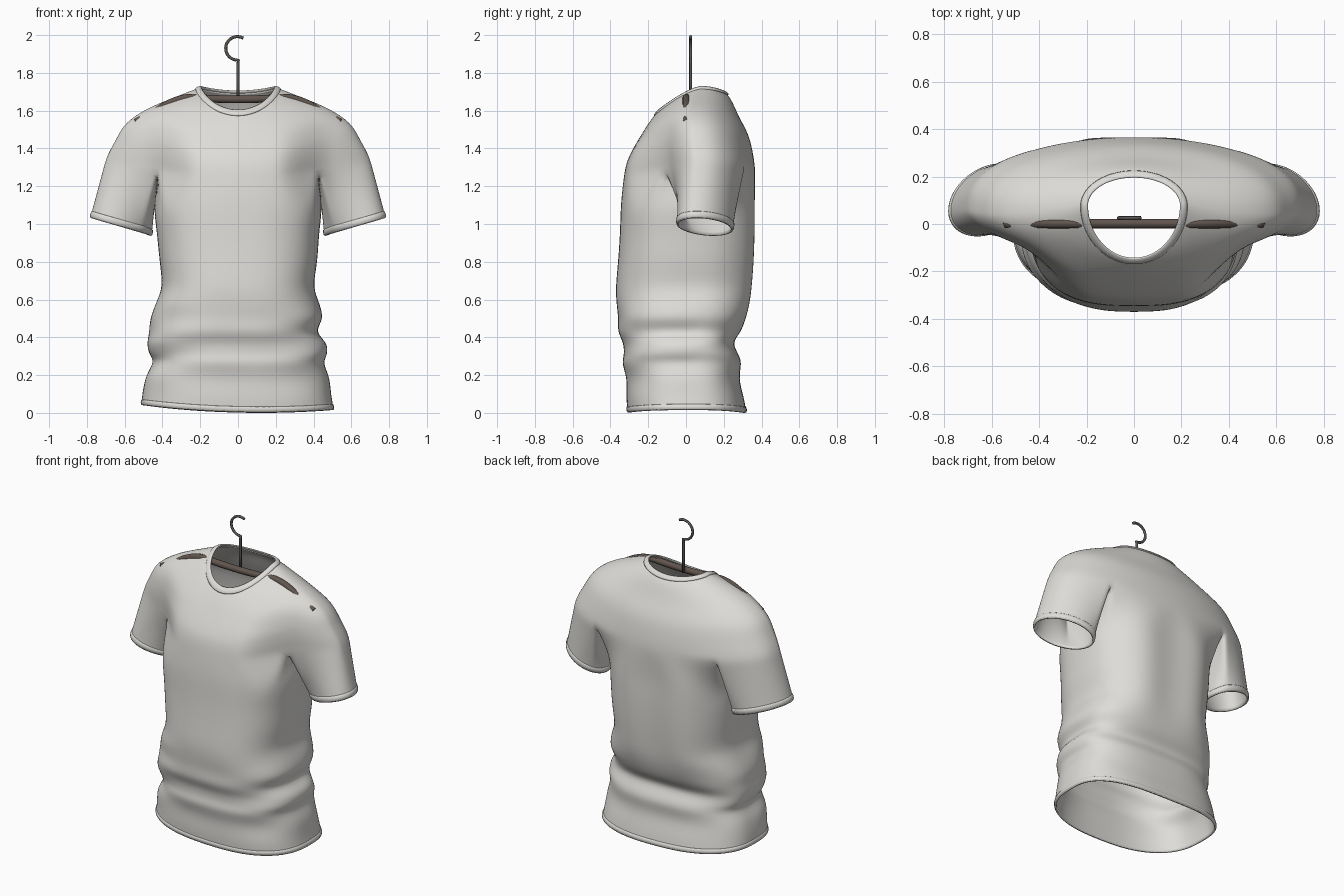
import bpy
import bmesh
from math import sin, cos, pi, radians
from mathutils import Vector
from mathutils.bvhtree import BVHTree

if "Cube" in bpy.data.objects:
    bpy.data.objects.remove(bpy.data.objects["Cube"])


def material(name, rgb, roughness):
    mat = bpy.data.materials.new(name)
    mat.use_nodes = True
    mat.diffuse_color = (*rgb, 1)
    node = mat.node_tree.nodes["Principled BSDF"]
    node.inputs["Base Color"].default_value = (*rgb, 1)
    node.inputs["Roughness"].default_value = roughness
    return mat


FABRIC = material("pale grey fabric", (0.73, 0.72, 0.69), 0.9)
WOOD = material("dark brown wood", (0.12, 0.09, 0.075), 0.6)
METAL = material("dark grey metal", (0.10, 0.09, 0.085), 0.5)


def smooth(v, lo, hi):
    t = min(max((v - lo) / (hi - lo), 0), 1)
    return t * t * (3 - 2 * t)


def power(v, e):
    return abs(v) ** e * (1 if v > 0 else -1)


def refine(rows, steps):
    """Add rows between key rows along smooth splines."""
    out = []
    for k in range(len(rows) - 1):
        a, b, c, d = (rows[min(max(k + o, 0), len(rows) - 1)] for o in (-1, 0, 1, 2))
        for s in range(steps):
            t = s / steps
            out.append([(2 * q + (r - p) * t + (2 * p - 5 * q + 4 * r - w) * t ** 2
                         + (3 * q - p - 3 * r + w) * t ** 3) / 2
                        for p, q, r, w in zip(a, b, c, d)])
    return out + [rows[-1]]


def skin(bm, rows):
    """Join closed rows of vertices with quads."""
    for a, b in zip(rows, rows[1:]):
        for i in range(len(a)):
            j = (i + 1) % len(a)
            bm.faces.new((a[i], b[i], b[j], a[j]))


def add_rows(bm, rows):
    return [[bm.verts.new(p) for p in row] for row in rows]


def finish(bm, name, mat):
    bmesh.ops.recalc_face_normals(bm, faces=bm.faces)
    mesh = bpy.data.meshes.new(name)
    bm.to_mesh(mesh)
    bm.free()
    mesh.materials.append(mat)
    mesh.shade_smooth()
    obj = bpy.data.objects.new(name, mesh)
    bpy.context.collection.objects.link(obj)
    return obj


def cloth(obj, thickness, offset, rounded):
    order = ("SOLIDIFY", "SUBSURF") if rounded else ("SUBSURF", "SOLIDIFY")
    for kind in order:
        mod = obj.modifiers.new(kind.title(), kind)
        if kind == "SUBSURF":
            mod.levels = mod.render_levels = 1
        else:
            mod.thickness, mod.offset = thickness, offset


def band(name, rows):
    bm = bmesh.new()
    skin(bm, add_rows(bm, rows))
    cloth(finish(bm, name, FABRIC), 0.014, -0.2, True)


def tube(name, path, radius, mat, sides=12):
    """Round rod along a path lying in an xz plane."""
    bm = bmesh.new()
    rows = []
    side = Vector((0, 1, 0))
    for k, p in enumerate(path):
        along = path[min(k + 1, len(path) - 1)] - path[max(k - 1, 0)]
        out = along.normalized().cross(side)
        rows.append([p + radius * (out * cos(2 * pi * i / sides) + side * sin(2 * pi * i / sides))
                     for i in range(sides)])
    verts = add_rows(bm, rows)
    skin(bm, verts)
    bm.faces.new(verts[0])
    bm.faces.new(verts[-1])
    return finish(bm, name, mat)


# Shoulder yoke: rings from the neck down to the armpits, sleeves included
N, FRONT, BACK, BRIDGE = 96, 10, 38, 9


def yoke_ring(a, y0, yf, yb, zs, zf, zb, narrow=0.0, drop=1.4):
    ring = []
    for i in range(N):
        t = 2 * pi * i / N - pi / 2
        x, s = a * cos(t), abs(sin(t))
        if sin(t) < 0:
            y = y0 - (y0 - yf) * s * (1 - narrow * smooth(abs(x), 0.2, 0.5))
            z = zs + (zf - zs) * s ** drop
        else:
            y = y0 + (yb - y0) * s ** (1 - 0.4 * narrow)
            z = zs + (zb - zs) * s * s
        ring.append(Vector((x, y, z)))
    return ring


# The last key only steers the slope at the armpits
yoke = refine([yoke_ring(*key) for key in (
    (0.205, 0.08, -0.155, 0.21, 1.722, 1.59, 1.695),
    (0.30, 0.06, -0.20, 0.24, 1.685, 1.53, 1.655, 0.1, 1.7),
    (0.47, 0.045, -0.25, 0.28, 1.615, 1.45, 1.57, 0.2, 2),
    (0.59, 0.045, -0.29, 0.33, 1.535, 1.38, 1.47, 0.35, 2),
    (0.65, 0.05, -0.315, 0.355, 1.44, 1.32, 1.37, 0.43, 2),
    (0.70, 0.06, -0.33, 0.367, 1.34, 1.24, 1.27, 0.5, 2),
    (0.73, 0.07, -0.34, 0.37, 1.22, 1.12, 1.14, 0.5, 2))], 3)[:-3]


# Torso: rings with uneven sides and pulled folds
def body_ring(z0, left, right, yf, yb):
    ring = []
    count = 4 * FRONT + 2 * (BRIDGE + 1)
    for j in range(count):
        t = 2 * pi * (j - FRONT) / count - pi / 2
        c, s = power(cos(t), 0.74), power(sin(t), 0.74)
        x = c * (right if c > 0 else left)
        y = 0.02 + s * ((yb - 0.02) if s > 0 else (0.02 - yf))
        q = x / 0.5
        z = z0 + (0.003 + 0.025 * q * q - 0.012 * q) * (1 - smooth(z0, 0, 0.4))
        low = smooth(z0, 0.05, 0.16) * (1 - smooth(z0, 0.5, 0.75))
        high = smooth(z0, 0.4, 0.7)
        fold = 0.010 * low * sin(32 * z0 - 9 * x + 2 * sin(5 * x))
        if s > 0:
            fold = 0.5 * fold - 0.011 * high * s * cos(15 * x)
        ring.append(Vector((x + fold * cos(t), y + fold * sin(t), z)))
    return ring


def armpit(sign):
    """Points crossing under the arm, front to back."""
    a, b = (yoke[-1][sign * i % N] for i in (FRONT, BACK))
    points = []
    for k in range(1, BRIDGE + 1):
        t = k / (BRIDGE + 1)
        p = a.lerp(b, t)
        p.z -= 0.05 * sin(pi * t)
        points.append(p)
    return points


def around(ring, right_bridge, left_bridge):
    """Torso loop made of the chest, the back and both armpits."""
    return ([ring[i % N] for i in range(-FRONT, FRONT + 1)] + right_bridge
            + ring[BACK:N - BACK + 1] + left_bridge[::-1])


shirt_bm = bmesh.new()
yoke_verts = add_rows(shirt_bm, yoke)
skin(shirt_bm, yoke_verts)
last = yoke_verts[-1]
pits = {s: armpit(s) for s in (1, -1)}
bridges = {s: add_rows(shirt_bm, [pits[s]])[0] for s in (1, -1)}
split = around(last, bridges[1], bridges[-1])
raised = {s: [p + Vector((0, 0, 0.1)) for p in pits[s]] for s in (1, -1)}
lead = around(yoke[-4], raised[1], raised[-1])

body = refine([lead, [v.co.copy() for v in split]] + [body_ring(*key) for key in (
    (1.10, 0.445, 0.445, -0.345, 0.365),
    (0.95, 0.43, 0.43, -0.35, 0.365),
    (0.80, 0.415, 0.42, -0.36, 0.36),
    (0.67, 0.405, 0.40, -0.37, 0.35),
    (0.58, 0.43, 0.435, -0.37, 0.34),
    (0.50, 0.465, 0.44, -0.362, 0.32),
    (0.43, 0.475, 0.425, -0.35, 0.285),
    (0.37, 0.475, 0.465, -0.34, 0.255),
    (0.31, 0.47, 0.465, -0.334, 0.28),
    (0.26, 0.455, 0.46, -0.328, 0.288),
    (0.18, 0.48, 0.48, -0.32, 0.285),
    (0.08, 0.505, 0.495, -0.315, 0.305),
    (0.0, 0.512, 0.508, -0.31, 0.32))], 2)[2:]
skin(shirt_bm, [split] + add_rows(shirt_bm, body[1:]))
band("bottom_hem", body[-2:])

# Sleeves: tubes from the armhole to a tilted, slightly turned cuff
for sign, side in ((1, "left"), (-1, "right")):
    hole = [last[sign * i % N] for i in range(FRONT, BACK + 1)] + bridges[sign][::-1]
    n = len(hole)
    rows = []
    for r in range(9):
        t = r / 8
        row = []
        for k, v in enumerate(hole):
            a = 2 * pi * (k - (BACK - FRONT) / 2) / n
            cuff = Vector((sign * (0.62 + 0.163 * cos(a)),
                           0.1 + 0.142 * sin(a) - 0.045 * cos(a),
                           0.985 + 0.048 * cos(a)))
            row.append(v.co.lerp(cuff, t))
        rows.append(row)
    skin(shirt_bm, [hole] + add_rows(shirt_bm, rows[1:]))
    band(side + "_sleeve_hem", rows[-2:])

shirt = finish(shirt_bm, "shirt", FABRIC)
cloth(shirt, 0.01, -1, False)

# Collar band around the neck opening
band("collar", [yoke_ring(0.193, 0.08, -0.142, 0.195, 1.73, 1.608, 1.708),
                yoke_ring(0.228, 0.075, -0.172, 0.228, 1.716, 1.572, 1.684)])

# Hanger bar: follows the shoulders and pokes slightly through the cloth
bpy.context.view_layer.update()
tree = BVHTree.FromObject(shirt, bpy.context.evaluated_depsgraph_get())
RADIUS, EDGE = 0.02, 0.24


def bar_height(x):
    hit = tree.ray_cast(Vector((x, 0, 3)), Vector((0, 0, -1)))[0]
    lift = -0.014
    if x < 0.47:
        lift += 0.028 * sin(pi * (x - 0.17) / 0.3)
    elif x > 0.51:
        lift = -0.001
    return hit.z - RADIUS + lift


edge_z = bar_height(EDGE)
path = []
for k in range(-54, 55):
    x = k * 0.01
    ax = abs(x)
    z = bar_height(ax) if ax > EDGE else 1.66 + (edge_z - 1.66) * (ax / EDGE) ** 2
    path.append(Vector((x, 0.002, z)))
tube("hanger_bar", path, RADIUS, WOOD)

# Hanger hook: straight stem and open loop
path = [Vector((0, 0.025, z)) for z in (1.65, 1.75, 1.85)]
for k in range(25):
    a = radians(-85 - 215 * k / 24)
    path.append(Vector((-0.003 + 0.062 * cos(a), 0.025, 1.93 + 0.062 * sin(a))))
tube("hanger_hook", path, 0.008, METAL)
